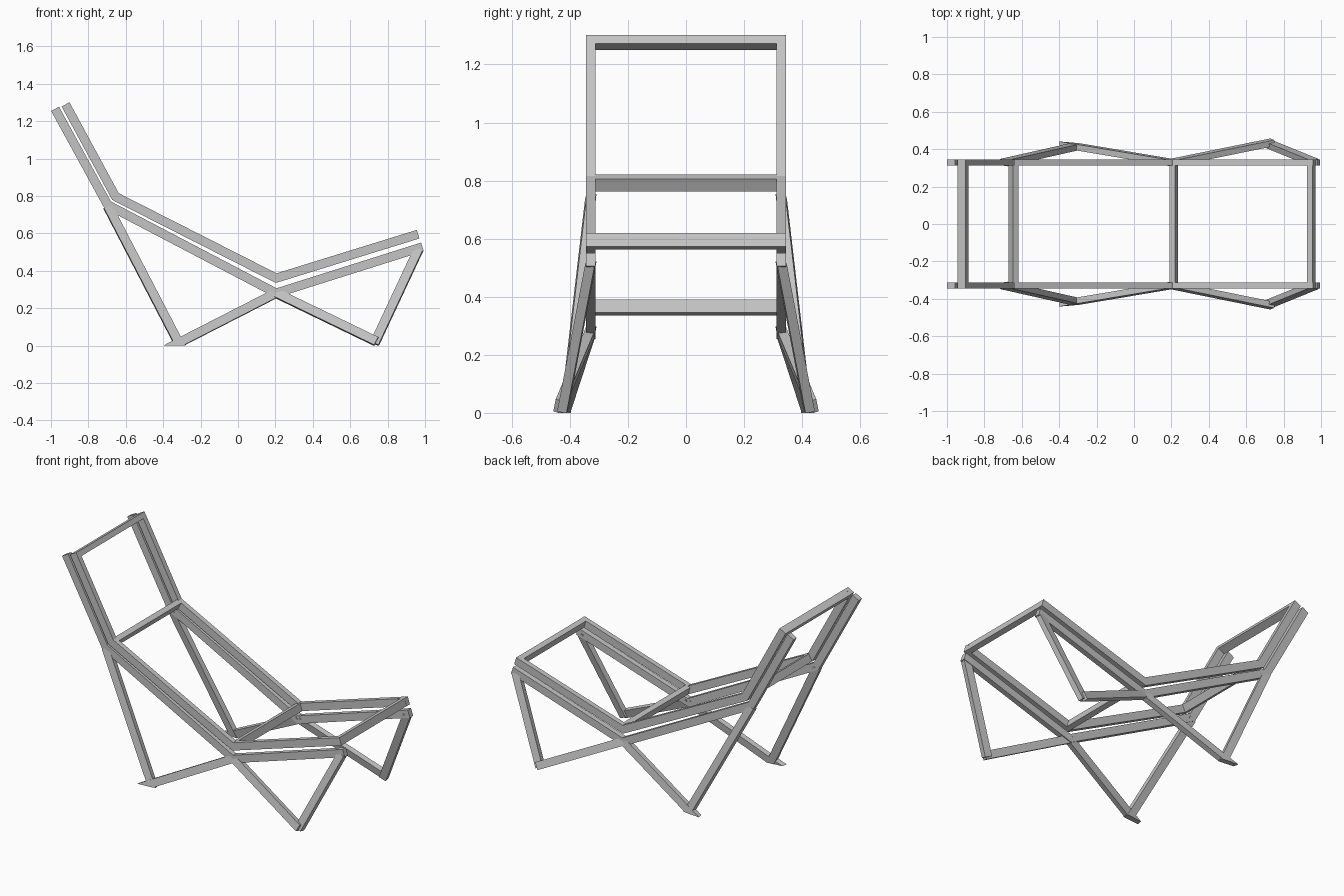
import bpy, bmesh
from mathutils import Vector

old = bpy.data.objects.get("Cube")
if old:
    bpy.data.objects.remove(old, do_unlink=True)

GREY = (0.55, 0.55, 0.55, 1)
mat = bpy.data.materials.new("plain grey")
mat.use_nodes = True
mat.diffuse_color = GREY
mat.node_tree.nodes["Principled BSDF"].inputs["Base Color"].default_value = GREY

WIDE, THICK = 0.048, 0.033
RAIL_Y = 0.328
SIDES = (("left", 1), ("right", -1))


def finish(bm, name):
    bmesh.ops.recalc_face_normals(bm, faces=bm.faces)
    mesh = bpy.data.meshes.new(name)
    bm.to_mesh(mesh)
    bm.free()
    mesh.materials.append(mat)
    bpy.context.collection.objects.link(bpy.data.objects.new(name, mesh))


def rail(name, path, y):
    """Mitred flat bar following a bent path in the xz plane."""
    pts = [Vector(p) for p in path]
    dirs = [(b - a).normalized() for a, b in zip(pts, pts[1:])]
    bm = bmesh.new()
    rings = []
    for i, p in enumerate(pts):
        d0, d1 = dirs[max(i - 1, 0)], dirs[min(i, len(dirs) - 1)]
        m = (d0 + d1).normalized()
        off = Vector((-m.y, m.x)) * (WIDE / 2 / m.dot(d0))
        rings.append([bm.verts.new((p.x + s * off.x, y + t * THICK / 2, p.y + s * off.y))
                      for s, t in ((1, 1), (1, -1), (-1, -1), (-1, 1))])
    for a, b in zip(rings, rings[1:]):
        for k in range(4):
            n = (k + 1) % 4
            bm.faces.new((a[k], a[n], b[n], b[k]))
    bm.faces.new(rings[0])
    bm.faces.new(rings[-1])
    finish(bm, name)


def beam(name, a, b, normal, wide=WIDE, thick=THICK):
    """Straight bar from a to b, thick along normal, trimmed at the ground."""
    a, b = Vector(a), Vector(b)
    d = b - a
    side = normal.cross(d).normalized()
    n = d.cross(side).normalized()
    bm = bmesh.new()
    bmesh.ops.create_cube(bm, size=1)
    for v in bm.verts:
        c = v.co.copy()
        v.co = (a + b) / 2 + d * c.x + side * c.y * wide + n * c.z * thick
    cut = bmesh.ops.bisect_plane(bm, geom=bm.verts[:] + bm.edges[:] + bm.faces[:],
                                 plane_co=(0, 0, 0), plane_no=(0, 0, 1), clear_inner=True)
    edges = [e for e in cut["geom_cut"] if isinstance(e, bmesh.types.BMEdge)]
    if edges:
        bmesh.ops.holes_fill(bm, edges=[e for e in bm.edges if e.is_boundary])
    finish(bm, name)


# Side rails of the seat frame and of the base frame
seat = [(-0.922, 1.29), (-0.655, 0.797), (0.204, 0.361), (0.963, 0.596)]
base = [(-0.978, 1.266), (-0.697, 0.753), (0.204, 0.281), (0.986, 0.528)]
for label, s in SIDES:
    rail("seat_rail_" + label, seat, s * RAIL_Y)
    rail("base_rail_" + label, base, s * RAIL_Y)

# Cross bars of the seat frame, each aligned with one rail segment
bars = [("head_bar", 0, 0, 0.017), ("back_bar", 1, 1, 0.012),
        ("seat_bar", 2, 2, 0.008), ("foot_bar", 2, 3, -0.017)]
for name, seg, at, shift in bars:
    d = (Vector(seat[seg + 1]) - Vector(seat[seg])).normalized()
    p = Vector(seat[at]) + d * shift
    reach = RAIL_Y - THICK / 2
    beam(name, (p.x, -reach, p.y), (p.x, reach, p.y), Vector((d.x, 0, d.y)))

# Splayed triangular legs: each pair lies in one tilted plane
for label, s in SIDES:
    def on_rail(p):
        return Vector((p[0], s * RAIL_Y, p[1]))

    back, middle, front = on_rail((-0.697, 0.745)), on_rail(base[2]), on_rail((0.966, 0.515))
    back_foot = Vector((-0.325, s * 0.415, 0))
    front_foot = Vector((0.735, s * 0.43, 0.015))
    n_back = (middle - back).cross(back_foot - back)
    n_front = (front - middle).cross(front_foot - middle)
    leg_end = Vector((-0.31, s * 0.415, 0))
    strut_end = Vector((-0.345, s * 0.42, 0))
    beam("back_leg_" + label, back, leg_end + (leg_end - back) * 0.1, n_back)
    beam("back_strut_" + label, middle, strut_end + (strut_end - middle) * 0.25, n_back)
    beam("front_strut_" + label, middle, (0.74, s * 0.437, 0.022), n_front)
    beam("front_leg_" + label, front, (0.73, s * 0.424, 0.011), n_front)
